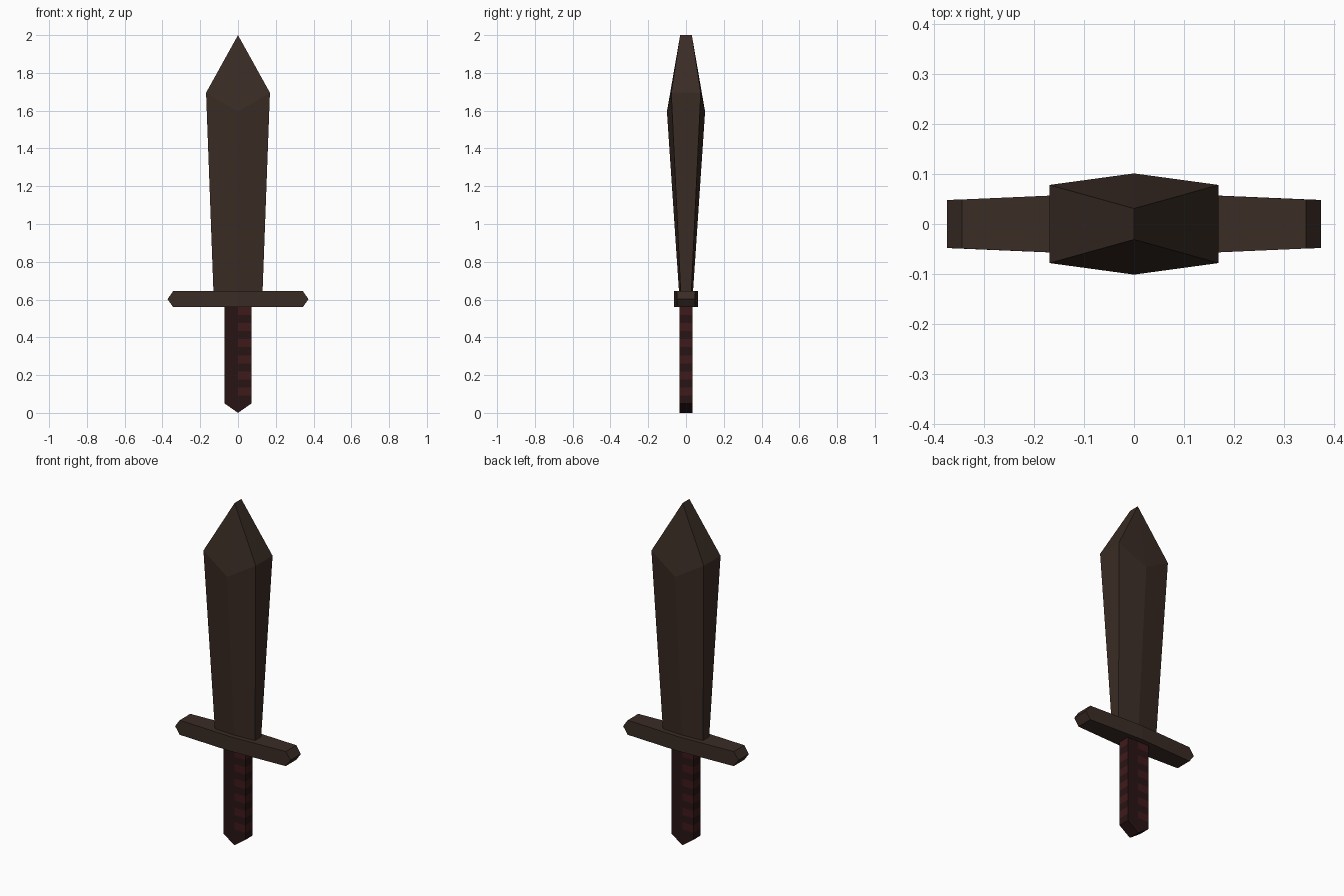
import bpy, bmesh
from mathutils import Vector

if "Cube" in bpy.data.objects:
    bpy.data.objects.remove(bpy.data.objects["Cube"])


def material(name, rgb):
    m = bpy.data.materials.new(name)
    m.diffuse_color = (*rgb, 1)
    m.use_nodes = True
    m.node_tree.nodes["Principled BSDF"].inputs["Base Color"].default_value = m.diffuse_color
    return m


wood = material("dark_wood", (0.042, 0.025, 0.018))
leather = material("dark_leather", (0.022, 0.007, 0.007))
wrap = material("red_wrap", (0.05, 0.010, 0.011))


def symmetric_plate(points, faces, rim):
    """Right half of a front outline as (x, half depth, z), mirrored in x and y."""
    bm = bmesh.new()
    for sx in (1, -1):
        for sy in (1, -1):
            for f in faces:
                bm.faces.new([bm.verts.new((sx * points[i][0], sy * points[i][1], points[i][2]))
                              for i in f])
        for i, j in zip(rim, rim[1:]):
            (xa, ya, za), (xb, yb, zb) = points[i], points[j]
            bm.faces.new([bm.verts.new(c) for c in ((sx * xa, ya, za), (sx * xb, yb, zb),
                                                    (sx * xb, -yb, zb), (sx * xa, -ya, za))])
    bmesh.ops.remove_doubles(bm, verts=bm.verts, dist=1e-4)
    bmesh.ops.recalc_face_normals(bm, faces=bm.faces)
    return bm


def finish(bm, name, mats):
    me = bpy.data.meshes.new(name)
    bm.to_mesh(me)
    bm.free()
    for m in mats:
        me.materials.append(m)
    ob = bpy.data.objects.new(name, me)
    bpy.context.collection.objects.link(ob)
    return ob


# Blade: widening ridged blade with a chisel point
blade = symmetric_plate(
    [(0, 0.037, 0.64), (0.13, 0.028, 0.64), (0.169, 0.078, 1.695),
     (0, 0.101, 1.595), (0, 0.031, 2.0)],
    [(0, 1, 2, 3), (3, 2, 4)], (0, 1, 2, 4))
finish(blade, "blade", [wood])

# Crossguard: bar tapering outward with pointed ends
guard = symmetric_plate(
    [(0, 0.064, 0.56), (0.343, 0.049, 0.56), (0.373, 0.048, 0.602),
     (0.343, 0.049, 0.645), (0, 0.064, 0.645)],
    [(0, 1, 2, 3, 4)], (0, 1, 2, 3, 4))
finish(guard, "crossguard", [wood])

# Grip: flat handle with a pointed bottom
grip = symmetric_plate(
    [(0, 0.034, 0), (0.071, 0.034, 0.05), (0.071, 0.034, 0.56), (0, 0.034, 0.56)],
    [(0, 1, 2, 3)], (0, 1, 2, 3))

# Wrap bands on the sides and on alternate halves of the front and back
bottom, step = 0.05, 0.0425
for k in range(1, 12):
    bmesh.ops.bisect_plane(grip, geom=grip.verts[:] + grip.edges[:] + grip.faces[:],
                           plane_co=Vector((0, 0, bottom + k * step)), plane_no=Vector((0, 0, 1)))
for f in grip.faces:
    c, n = f.calc_center_median(), f.normal
    banded = abs(n.x) > 0.9 or (abs(n.y) > 0.9 and c.x * n.y < 0)
    if banded and c.z > bottom + step and int((c.z - bottom) / step) % 2:
        f.material_index = 1
finish(grip, "grip", [leather, wrap])
